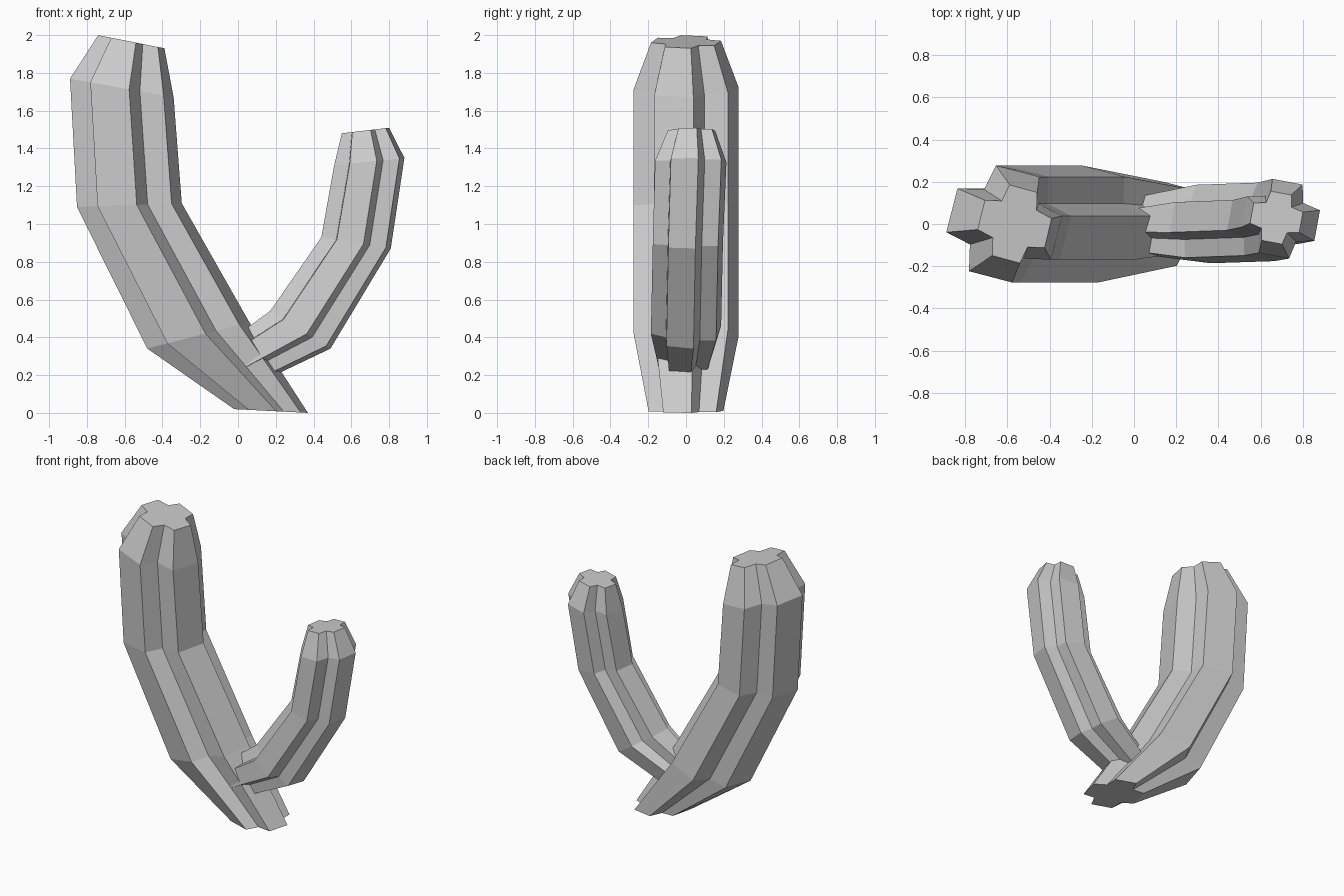
import bpy, bmesh
from math import sin, cos, radians

if "Cube" in bpy.data.objects:
    bpy.data.objects.remove(bpy.data.objects["Cube"])


def section(turn):
    """Ribbed outline: four flat lobes separated by single notch points."""
    pts = []
    for k in range(4):
        a = turn + 90 * k
        pts += [(1.0, a), (0.68, a + 22.5), (1.0, a + 45)]
    return [(r * cos(radians(a)), r * sin(radians(a))) for r, a in pts]


def ribbed_stem(name, rings, turn):
    """Loft the ribbed outline; ring = centre x, y, z, half-width vector x, z, depth."""
    bm = bmesh.new()
    outline = section(turn)
    loops = [[bm.verts.new((cx + ux * u, cy + d * v, cz + uz * u)) for u, v in outline]
             for cx, cy, cz, ux, uz, d in rings]
    n = len(outline)
    for low, high in zip(loops, loops[1:]):
        for i in range(n):
            j = (i + 1) % n
            bm.faces.new((low[i], low[j], high[j], high[i]))
    bm.faces.new(loops[0][::-1])
    bm.faces.new(loops[-1])
    bmesh.ops.recalc_face_normals(bm, faces=bm.faces)
    mesh = bpy.data.meshes.new(name)
    bm.to_mesh(mesh)
    bm.free()
    obj = bpy.data.objects.new(name, mesh)
    bpy.context.collection.objects.link(obj)
    return obj


# Main cactus trunk, leaning left then upright
ribbed_stem("cactus_trunk", [
    (0.175, 0, 0.010, 0.197, -0.010, 0.20),
    (-0.21, 0, 0.410, 0.273, 0.070, 0.28),
    (-0.575, 0, 1.10, 0.280, 0.010, 0.28),
    (-0.615, 0, 1.72, 0.277, -0.050, 0.28),
    (-0.565, 0, 1.965, 0.177, -0.035, 0.187),
], 8)

# Smaller side arm, its root buried in the trunk
ribbed_stem("cactus_arm", [
    (-0.005, -0.01, 0.25, 0.066, -0.117, 0.134),
    (0.33, 0.0, 0.44, 0.163, -0.102, 0.19),
    (0.625, 0.01, 0.90, 0.188, -0.030, 0.19),
    (0.695, 0.025, 1.33, 0.190, 0.020, 0.193),
    (0.675, 0.03, 1.495, 0.128, 0.015, 0.128),
], 12)
